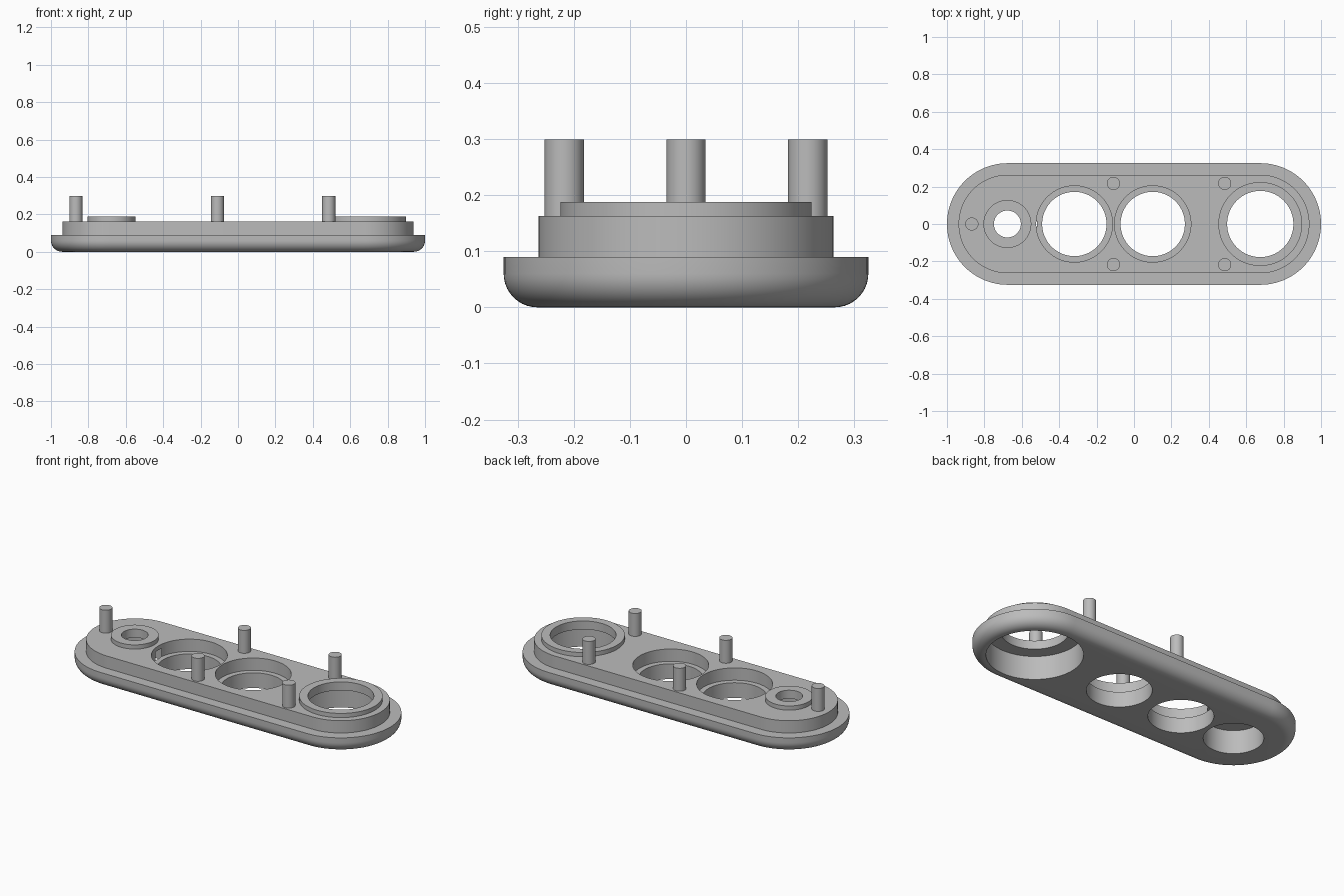
import bpy, bmesh, math

if "Cube" in bpy.data.objects:
    bpy.data.objects.remove(bpy.data.objects["Cube"])

GREY = (0.5, 0.5, 0.5, 1)
mat = bpy.data.materials.new("plain grey")
mat.use_nodes = True
mat.diffuse_color = GREY
mat.node_tree.nodes["Principled BSDF"].inputs["Base Color"].default_value = GREY

END = 0.675                              # centre of each rounded end
RIM, DECK, BOSS, PIN = 0.09, 0.163, 0.188, 0.299
LIP = DECK - 0.025                       # ceiling of the underside pockets


def loft(name, profile, stretch=0, x=0, y=0, caps=True, n=96):
    """Sweep (radius, z) points round a circle, stretched into a slot along x."""
    bm = bmesh.new()
    rings = []
    for r, z in profile:
        ring = []
        for side in ((1, -1) if stretch else (0,)):
            count = n // 2 + 1 if stretch else n
            start = -math.pi / 2 if side >= 0 else math.pi / 2
            for i in range(count):
                a = start + 2 * math.pi * i / n
                ring.append(bm.verts.new((x + side * stretch + r * math.cos(a),
                                          y + r * math.sin(a), z)))
        rings.append(ring)
    for low, high in zip(rings, rings[1:]):
        for i in range(len(low)):
            j = (i + 1) % len(low)
            bm.faces.new((low[i], low[j], high[j], high[i]))
    if caps:
        bm.faces.new(rings[0][::-1])
        bm.faces.new(rings[-1])
    mesh = bpy.data.meshes.new(name)
    bm.to_mesh(mesh)
    bm.free()
    mesh.materials.append(mat)
    ob = bpy.data.objects.new(name, mesh)
    bpy.context.collection.objects.link(ob)
    return ob


def select(ob):
    bpy.ops.object.select_all(action='DESELECT')
    ob.select_set(True)
    bpy.context.view_layer.objects.active = ob


def smooth(ob):
    select(ob)
    bpy.ops.object.shade_smooth_by_angle(angle=math.radians(30))


# Stepped slot-shaped plate with a rounded lower edge
F = 0.06
fillet = [(0.325 - F + F * math.sin(t), F - F * math.cos(t))
          for t in (math.pi / 2 * i / 10 for i in range(11))]
plate = loft("stepped_plate",
             fillet + [(0.325, RIM), (0.263, RIM), (0.263, DECK)], stretch=END)


def bore(x, lower, upper, step):
    """Cut a through hole that changes radius at one height."""
    cutter = loft("bore_cutter", [(lower, -0.1), (lower, step),
                                  (upper, step), (upper, 0.4)], x=x)
    cutter.hide_render = True
    mod = plate.modifiers.new("bore", 'BOOLEAN')
    mod.operation = 'DIFFERENCE'
    mod.solver = 'EXACT'
    mod.object = cutter
    select(plate)
    bpy.ops.object.modifier_apply(modifier=mod.name)
    bpy.data.objects.remove(cutter)


# Middle holes recessed from above
for x in (-0.319, 0.1):
    bore(x, 0.172, 0.204, RIM)

# End holes pocketed from below, each with a raised collar
for name, x, hole, outer in (("small_collar", -0.677, 0.072, 0.128),
                             ("large_collar", END, 0.177, 0.224)):
    bore(x, outer + 0.03, hole, LIP)
    smooth(loft(name, [(outer, DECK), (outer, BOSS), (hole, BOSS), (hole, DECK)],
                x=x, caps=False))
smooth(plate)

# Locating pins
pins = [(-0.867, 0)] + [(x, s * 0.217) for x in (-0.11, 0.485) for s in (-1, 1)]
for i, (x, y) in enumerate(pins):
    smooth(loft(f"pin_{i + 1}", [(0.035, DECK), (0.035, PIN)], x=x, y=y, n=48))
